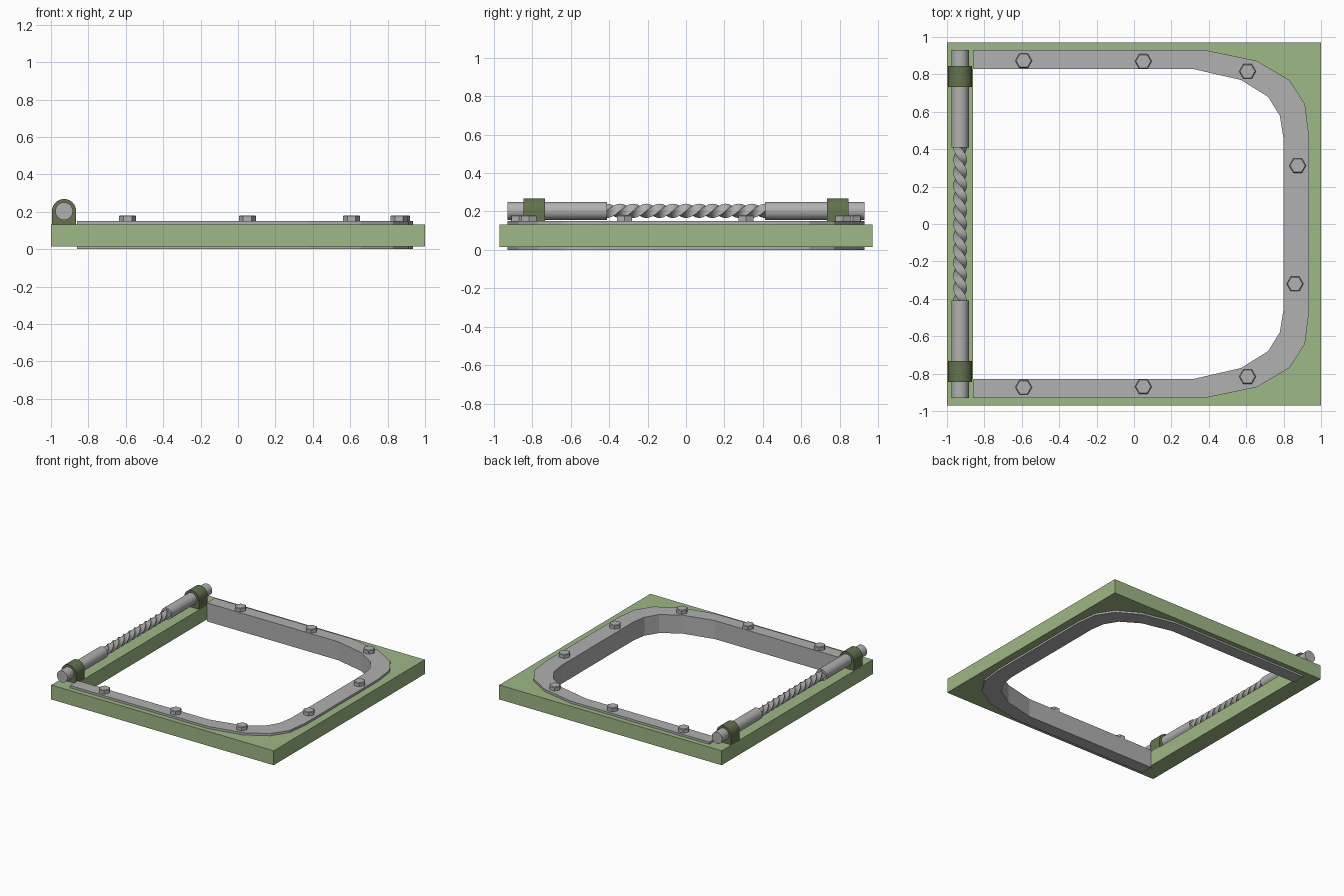
import bpy, bmesh
from math import pi, sin, cos, radians

if "Cube" in bpy.data.objects:
    bpy.data.objects.remove(bpy.data.objects["Cube"], do_unlink=True)


def material(name, rgb):
    m = bpy.data.materials.new(name)
    m.use_nodes = True
    m.diffuse_color = (*rgb, 1)
    bsdf = next(n for n in m.node_tree.nodes if n.type == "BSDF_PRINCIPLED")
    bsdf.inputs["Base Color"].default_value = (*rgb, 1)
    return m


GREEN = material("sage green", (0.34, 0.48, 0.235))
DARK = material("dark olive", (0.125, 0.17, 0.075))
GREY = material("steel grey", (0.44, 0.44, 0.44))

ROD_X, ROD_Z = -0.93, 0.203
PLATE_LOW, PLATE_TOP, RING_TOP = 0.015, 0.132, 0.15


def finish(name, bm, mat, smooth=False):
    bmesh.ops.recalc_face_normals(bm, faces=bm.faces)
    me = bpy.data.meshes.new(name)
    bm.to_mesh(me)
    bm.free()
    me.materials.append(mat)
    ob = bpy.data.objects.new(name, me)
    bpy.context.collection.objects.link(ob)
    if smooth:
        bpy.ops.object.select_all(action="DESELECT")
        ob.select_set(True)
        bpy.context.view_layer.objects.active = ob
        bpy.ops.object.shade_smooth_by_angle(angle=radians(35))
    return ob


def loft(name, rings, mat, smooth=False):
    """Skin a stack of equal-length rings and cap both ends."""
    bm = bmesh.new()
    loops = [[bm.verts.new(p) for p in ring] for ring in rings]
    for a, b in zip(loops, loops[1:]):
        for i in range(len(a)):
            j = (i + 1) % len(a)
            bm.faces.new((a[i], a[j], b[j], b[i]))
    bm.faces.new(loops[0])
    bm.faces.new(loops[-1])
    return finish(name, bm, mat, smooth)


def prism(name, outline, z0, z1, mat):
    return loft(name, [[(x, y, z) for x, y in outline] for z in (z0, z1)], mat)


def circle_y(y, radius, sides, turn=0.0):
    """Ring of points around the rod axis."""
    return [(ROD_X + radius * cos(turn + 2 * pi * i / sides), y,
             ROD_Z + radius * sin(turn + 2 * pi * i / sides)) for i in range(sides)]


def mirrored(half):
    return half + [(x, -y) for x, y in reversed(half)]


# Rounded U-shaped clamp ring
outer = [(-0.86, 0.93), (0.38, 0.93), (0.657, 0.872), (0.83, 0.77), (0.914, 0.642), (0.936, 0.465)]
inner = [(-0.86, 0.828), (0.32, 0.828), (0.572, 0.77), (0.717, 0.68), (0.78, 0.578), (0.798, 0.465)]
prism("clamp_ring", mirrored(outer) + mirrored(inner)[::-1], 0, RING_TOP, GREY)

# Square base frame with its opening hidden under the ring
plate = prism("base_frame", [(-1, -0.97), (1, -0.97), (1, 0.97), (-1, 0.97)],
              PLATE_LOW, PLATE_TOP, GREEN)
middle = [(a[0] / 2 + b[0] / 2, a[1] / 2 + b[1] / 2) for a, b in zip(outer, inner)]
cutter = prism("opening_cutter", mirrored(middle), -0.1, 0.3, GREEN)
cutter.hide_render = True
cut = plate.modifiers.new("opening", "BOOLEAN")
cut.operation, cut.solver, cut.object = "DIFFERENCE", "EXACT", cutter
baked = bpy.data.meshes.new_from_object(plate.evaluated_get(bpy.context.evaluated_depsgraph_get()))
plate.modifiers.clear()
plate.data = baked
bpy.data.objects.remove(cutter, do_unlink=True)

# Hexagonal bolts around the ring
bolts = [(-0.59, 0.873), (0.05, 0.87), (0.607, 0.816), (0.875, 0.312),
         (0.861, -0.32), (0.607, -0.816), (0.05, -0.87), (-0.59, -0.873)]
for n, (bx, by) in enumerate(bolts, 1):
    rings = [[(bx + r * cos(i * pi / 3), by + r * sin(i * pi / 3), z) for i in range(6)]
             for r, z in ((0.045, RING_TOP - 0.02), (0.045, 0.176), (0.04, 0.181))]
    loft(f"bolt_{n}", rings, GREY)

# Side rod: thick ends, twisted square bars and clamps, mirrored about the middle
for side, label in ((1, "back"), (-1, "front")):
    loft(f"{label}_rod_sleeve",
         [circle_y(side * y, 0.047, 32) for y in (0.41, 0.93)], GREY, True)

    steps = 72
    loft(f"{label}_twisted_bar",
         [circle_y(side * 0.412 * i / steps, 0.037, 4, pi / 2 + side * 3 * pi * i / steps)
          for i in range(steps + 1)], GREY, True)

    w = 0.065
    arch = [(ROD_X + w * cos(pi * i / 16), ROD_Z + w * sin(pi * i / 16)) for i in range(17)]
    arch += [(ROD_X - w, PLATE_TOP - 0.01), (ROD_X + w, PLATE_TOP - 0.01)]
    loft(f"{label}_rod_clamp",
         [[(x, side * y, z) for x, z in arch] for y in (0.733, 0.845)], DARK, True)
